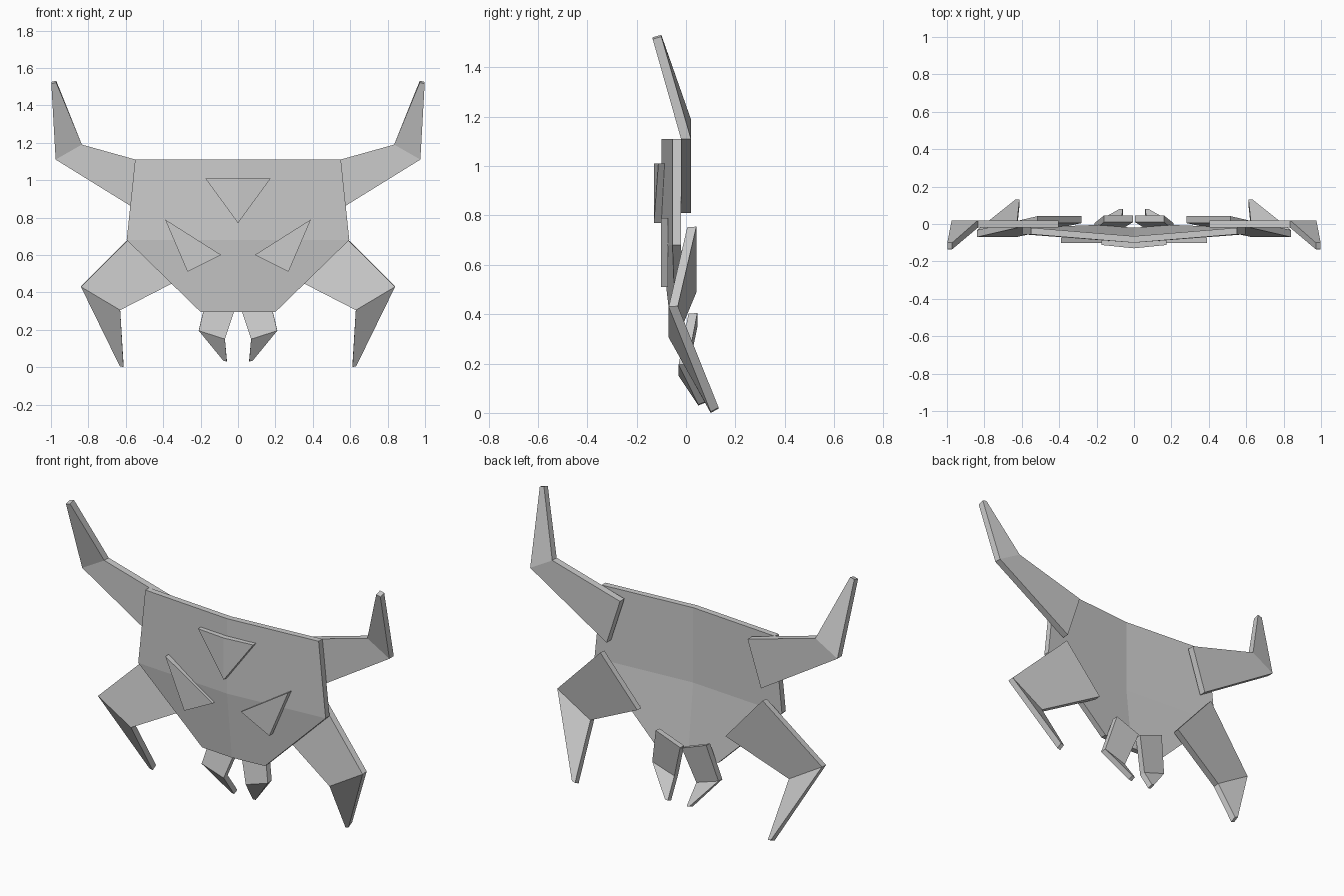
import bpy, bmesh

if "Cube" in bpy.data.objects:
    bpy.data.objects.remove(bpy.data.objects["Cube"])


def finish(name, bm):
    """Turn a right-hand half into a mirrored object."""
    bmesh.ops.recalc_face_normals(bm, faces=bm.faces[:])
    mesh = bpy.data.meshes.new(name)
    bm.to_mesh(mesh)
    bm.free()
    obj = bpy.data.objects.new(name, mesh)
    bpy.context.collection.objects.link(obj)
    mirror = obj.modifiers.new("mirror", 'MIRROR')
    mirror.merge_threshold = 0.0005
    return obj


def plate(name, rim, faces, thickness):
    """Thick plate: rim is the front outline loop, left open along x = 0."""
    bm = bmesh.new()
    front = [bm.verts.new(p) for p in rim]
    back = [bm.verts.new((x, y + thickness, z)) for x, y, z in rim]
    for f in faces:
        bm.faces.new([front[i] for i in f])
        bm.faces.new([back[i] for i in reversed(f)])
    n = len(rim)
    for i in range(n):
        j = (i + 1) % n
        if rim[i][0] == 0 and rim[j][0] == 0:
            continue
        bm.faces.new((front[i], back[i], back[j], front[j]))
    return finish(name, bm)


def limb(name, sections):
    """Loft four-sided sections: (x, z) outer, (x, z) inner, front y, back y, back z lift."""
    bm = bmesh.new()
    rings = []
    for (ax, az), (bx, bz), yf, yb, lift in sections:
        rings.append([bm.verts.new(p) for p in (
            (ax, yf, az), (ax, yb, az + lift), (bx, yb, bz + lift), (bx, yf, bz))])
    for r, s in zip(rings, rings[1:]):
        for i in range(4):
            j = (i + 1) % 4
            bm.faces.new((r[i], r[j], s[j], s[i]))
    bm.faces.new(rings[0])
    bm.faces.new(rings[-1])
    return finish(name, bm)


# Folded shield-shaped body
plate("body_plate",
      [(0, -0.10, 1.11), (0.55, -0.055, 1.11), (0.595, -0.055, 0.68),
       (0.20, -0.04, 0.295), (0, -0.055, 0.295), (0, -0.10, 0.68)],
      [(0, 1, 2, 5), (5, 2, 3, 4)], 0.035)

# Raised triangles on the front
plate("top_triangle",
      [(0, -0.13, 1.01), (0.175, -0.112, 1.01), (0, -0.13, 0.77)],
      [(0, 1, 2)], 0.032)
plate("side_triangles",
      [(0.39, -0.102, 0.79), (0.27, -0.102, 0.51), (0.09, -0.102, 0.60)],
      [(0, 1, 2)], 0.03)

# Upper arms bending up and forward
limb("upper_arms", [
    ((0.405, 1.07), (0.49, 0.81), -0.02, 0.02, 0),
    ((0.835, 1.19), (0.975, 1.11), -0.02, 0.02, 0),
    ((0.972, 1.522), (0.998, 1.515), -0.135, -0.10, 0.01)])

# Outer legs bending down and back
limb("outer_legs", [
    ((0.515, 0.752), (0.28, 0.485), 0.005, 0.042, 0.003),
    ((0.84, 0.43), (0.63, 0.305), -0.07, -0.033, 0.003),
    ((0.632, 0.005), (0.612, 0.0), 0.10, 0.132, 0.017)])

# Small inner legs
limb("inner_legs", [
    ((0.16, 0.402), (0.005, 0.345), 0.01, 0.046, 0.003),
    ((0.21, 0.195), (0.07, 0.15), -0.03, 0.006, 0.003),
    ((0.078, 0.034), (0.06, 0.03), 0.05, 0.08, 0.012)])
